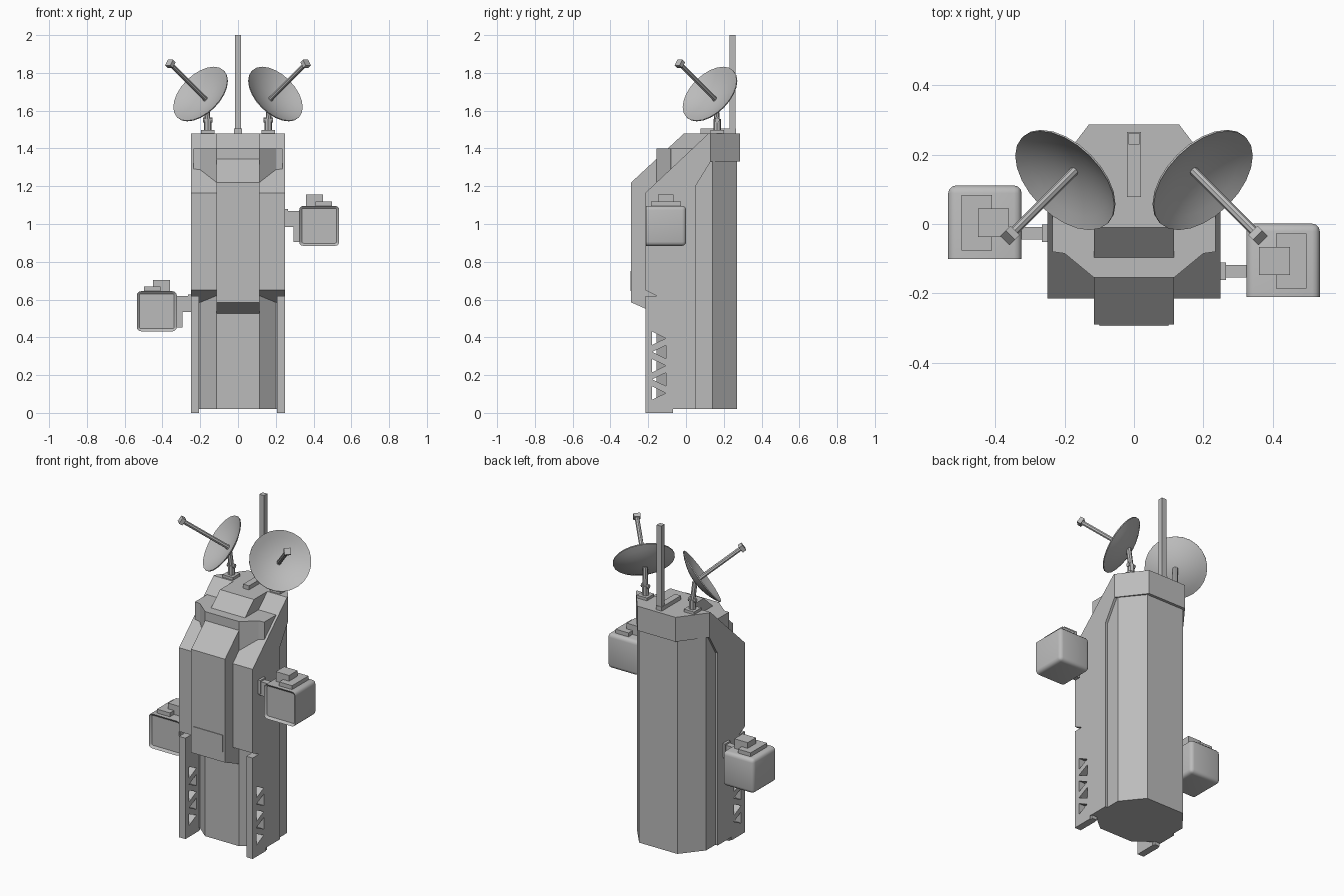
import bpy, bmesh, math
from mathutils import Vector, Matrix

if "Cube" in bpy.data.objects:
    bpy.data.objects.remove(bpy.data.objects["Cube"])

grey = bpy.data.materials.new("plain_grey")
grey.diffuse_color = (0.5, 0.5, 0.5, 1)
grey.use_nodes = True
grey.node_tree.nodes["Principled BSDF"].inputs["Base Color"].default_value = grey.diffuse_color


def finish(name, bm, smooth=False):
    bmesh.ops.recalc_face_normals(bm, faces=bm.faces)
    me = bpy.data.meshes.new(name)
    bm.to_mesh(me)
    bm.free()
    me.materials.append(grey)
    ob = bpy.data.objects.new(name, me)
    bpy.context.collection.objects.link(ob)
    if smooth:
        bpy.ops.object.select_all(action='DESELECT')
        ob.select_set(True)
        bpy.context.view_layer.objects.active = ob
        bpy.ops.object.shade_smooth_by_angle(angle=math.radians(35))
    return ob


def add_prism(bm, pts, lo, hi, axis):
    """Extrude a profile: axis 'z' takes (x, y) points, axis 'x' takes (y, z) points."""
    place = (lambda p, t: (p[0], p[1], t)) if axis == 'z' else (lambda p, t: (t, p[0], p[1]))
    a = [bm.verts.new(place(p, lo)) for p in pts]
    b = [bm.verts.new(place(p, hi)) for p in pts]
    bm.faces.new(a)
    bm.faces.new(b)
    for i in range(len(pts)):
        j = (i + 1) % len(pts)
        bm.faces.new((a[i], a[j], b[j], b[i]))


def prism(name, pts, lo, hi, axis):
    bm = bmesh.new()
    add_prism(bm, pts, lo, hi, axis)
    return finish(name, bm)


def box(name, x, y, z):
    x = sorted(x)
    return prism(name, [(x[0], y[0]), (x[1], y[0]), (x[1], y[1]), (x[0], y[1])], z[0], z[1], 'z')


def rod(name, p, q, r, sides):
    p, q = Vector(p), Vector(q)
    bm = bmesh.new()
    m = Matrix.Translation((p + q) / 2) @ (q - p).to_track_quat('Z', 'Y').to_matrix().to_4x4()
    bmesh.ops.create_cone(bm, cap_ends=True, segments=sides, radius1=r, radius2=r,
                          depth=(q - p).length, matrix=m)
    return finish(name, bm)


def mirrored(half):
    return half + [(-x, y) for x, y in reversed(half)]


# tower body
prism("column", mirrored([(.115, -.155), (.2, -.085), (.235, -.08), (.235, .14), (.13, .27)]),
      .02, 1.40, 'z')
prism("cap", mirrored([(.25, .12), (.25, .13), (.13, .287)]), 1.33, 1.48, 'z')
prism("side_shell", [(-.215, .65), (-.215, 1.165), (.12, 1.48), (.13, 1.48), (.13, 1.33),
                     (.05, 1.2), (.05, .02), (-.085, .02), (-.085, .585)], -.25, .25, 'x')
prism("center_shell", [(-.29, .585), (-.29, 1.22), (-.01, 1.48), (.13, 1.48),
                       (.13, .525), (-.155, .525)], -.115, .115, 'x')
box("front_plate", (-.1, .1), (-.294, -.28), (.645, .75))

# mast on the roof
box("mast_base", (-.02, .02), (.078, .265), (1.48, 1.505))
box("mast", (-.016, .016), (.23, .262), (1.48, 2.0))


# ladder rails with alternating triangular holes
def rail(name, s):
    ob = box(name, (s * .207, s * .25), (-.215, -.085), (0, .62))
    bm = bmesh.new()
    for i in range(5):
        z = .395 - i * .0725
        d = 1 if i % 2 == 0 else -1
        y = -.143
        add_prism(bm, [(y - d * .036, z - .035), (y - d * .036, z + .035), (y + d * .036, z)],
                  -.3, .3, 'x')
    cutter = finish("rail_cutter", bm)
    cutter.hide_render = True
    mod = ob.modifiers.new("holes", 'BOOLEAN')
    mod.operation, mod.solver, mod.object = 'DIFFERENCE', 'EXACT', cutter
    ev = ob.evaluated_get(bpy.context.evaluated_depsgraph_get())
    ob.data = bpy.data.meshes.new_from_object(ev)
    ob.modifiers.clear()
    bpy.data.objects.remove(cutter)
    box(name + "_foot", (s * .21, s * .245), (-.215, -.07), (0, .02))


# equipment pod with recessed front, roof blocks and wall bracket
def pod(name, s, dy, dz):
    bm = bmesh.new()
    c = Vector((s * .43, -.105 + dy, .99 + dz))
    bmesh.ops.create_cube(bm, size=.212, matrix=Matrix.Translation(c))
    front_y = c.y - .106
    edges = [e for e in bm.edges if not all(abs(v.co.y - front_y) < 1e-4 for v in e.verts)]
    bmesh.ops.bevel(bm, geom=edges, offset=.022, segments=3, profile=.5, affect='EDGES')
    bm.normal_update()
    face = min(bm.faces, key=lambda f: f.calc_center_median().y)
    bmesh.ops.inset_region(bm, faces=[face], thickness=.014)
    bmesh.ops.translate(bm, verts=face.verts, vec=(0, .012, 0))
    finish(name, bm, smooth=True)

    def part(label, x, y, z):
        box(name + label, (s * x[0], s * x[1]), (y[0] + dy, y[1] + dy), (z[0] + dz, z[1] + dz))
    part("_low_block", (.41, .498), (-.186, -.027), (1.09, 1.12))
    part("_high_block", (.36, .45), (-.147, -.066), (1.09, 1.155))
    part("_arm", (.25, .33), (-.155, -.118), (.985, 1.07))
    part("_arm_leg", (.295, .33), (-.155, -.118), (.905, .985))
    part("_wall_plate", (.245, .265), (-.162, -.111), (.995, 1.08))


# dish with feed rod, tip and stand
def dish(name, s):
    axis = Vector((s, -1, 1)).normalized()
    apex = Vector((s * .172, .153, 1.662))
    m = Matrix.Translation(apex) @ axis.to_track_quat('Z', 'Y').to_matrix().to_4x4()
    bm = bmesh.new()
    n, R, depth, t = 24, .175, .048, .006
    inner = [(R * k / 5, depth * (k / 5) ** 2) for k in range(6)]
    profile = inner + [(r, z - t) for r, z in reversed(inner)]
    rings = []
    for r, z in profile:
        if r == 0:
            rings.append([bm.verts.new(m @ Vector((0, 0, z)))] * n)
        else:
            rings.append([bm.verts.new(m @ Vector((r * math.cos(a), r * math.sin(a), z)))
                          for a in (2 * math.pi * i / n for i in range(n))])
    for A, B in zip(rings, rings[1:]):
        for i in range(n):
            j = (i + 1) % n
            bm.faces.new(list(dict.fromkeys((A[i], A[j], B[j], B[i]))))
    finish(name, bm, smooth=True)

    rod(name + "_feed", apex, apex + axis * .315, .013, 8)
    bm = bmesh.new()
    bmesh.ops.create_cube(bm, size=1, matrix=m @ Matrix.Translation((0, 0, .322))
                          @ Matrix.Diagonal((.038, .038, .024, 1)))
    finish(name + "_feed_tip", bm)
    foot = Vector((s * .16, .165, 1.48))
    box(name + "_base", (s * .125, s * .195), (.13, .2), (1.48, 1.497))
    rod(name + "_post", foot, foot + Vector((0, 0, .075)), .02, 8)
    rod(name + "_neck", foot + Vector((0, 0, .06)), apex - axis * .004, .015, 8)
    rod(name + "_pivot", foot + Vector((-.024, 0, .07)), foot + Vector((.024, 0, .07)), .013, 8)


for side, s in (("right", 1), ("left", -1)):
    rail(side + "_rail", s)
    dish(side + "_dish", s)
pod("right_pod", 1, 0, 0)
pod("left_pod", -1, .11, -.452)
